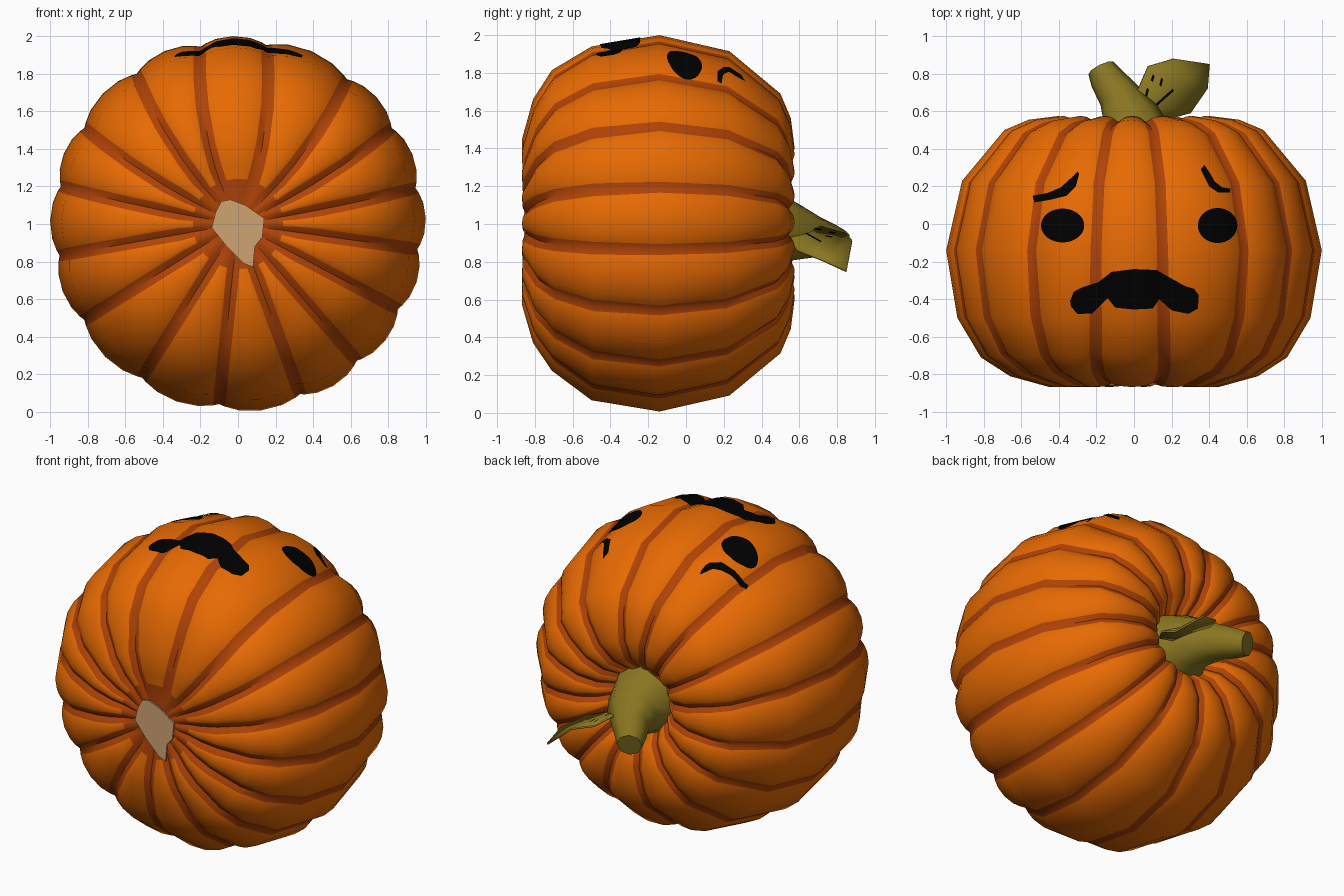
import bpy, bmesh, math
from mathutils import Vector
from mathutils.bvhtree import BVHTree

if "Cube" in bpy.data.objects:
    bpy.data.objects.remove(bpy.data.objects["Cube"])


def material(name, rgb):
    m = bpy.data.materials.new(name)
    m.diffuse_color = (*rgb, 1)
    m.use_nodes = True
    m.node_tree.nodes["Principled BSDF"].inputs["Base Color"].default_value = m.diffuse_color
    return m


ORANGE = material("orange skin", (0.82, 0.148, 0.001))
RUST = material("rust groove", (0.43, 0.056, 0.002))
TAN = material("tan scar", (0.62, 0.37, 0.17))
OLIVE = material("olive stem", (0.25, 0.18, 0.015))
BLACK = material("black paint", (0.0, 0.0, 0.0))


def finish(bm, name, mats, angle=50, recalc=True):
    """Turn a bmesh into a smooth-shaded object."""
    if recalc:
        bmesh.ops.recalc_face_normals(bm, faces=bm.faces[:])
    me = bpy.data.meshes.new(name)
    bm.to_mesh(me)
    for m in mats:
        me.materials.append(m)
    for p in me.polygons:
        p.use_smooth = True
    me.set_sharp_from_angle(angle=math.radians(angle))
    ob = bpy.data.objects.new(name, me)
    bpy.context.collection.objects.link(ob)
    return ob


def resample(pts, n):
    """n + 1 points spread evenly over the index range of a polyline."""
    out = []
    for i in range(n + 1):
        f = i / n * (len(pts) - 1)
        k = min(int(f), len(pts) - 2)
        out.append(Vector(pts[k]).lerp(Vector(pts[k + 1]), f - k))
    return out


# Ribbed body: profile (y, radius) round the y axis, grooves at these angles
GROOVES = [-70, -49, -28, -8, 11.5, 32, 53, 81, 102, 124, 148, 168, 190, 212, 238, 264]
PROFILE = [(-.845, .09), (-.85, .24), (-.866, .32), (-.868, .45), (-.81, .66), (-.71, .815),
           (-.5, .94), (-.14, 1.0), (.23, .915), (.5, .69), (.555, .56), (.575, .40),
           (.53, .27), (.43, .18)]
DEPTH = 0.036
RIB = (0.2, 0.5, 0.8)            # crest samples between two stripe edges


def ring(i):
    y, r = PROFILE[i]
    a, b = PROFILE[max(i - 1, 0)], PROFILE[min(i + 1, len(PROFILE) - 1)]
    nrm = Vector((-(b[1] - a[1]), b[0] - a[0])).normalized()
    spread = 15 * (1 - r) if y < -.4 else 0
    depth = DEPTH * min(1, r / .45)
    sag = .04 if -.87 < y < -.6 and r > .4 else 0    # slimmer lower front

    def warp(deg):
        rad = math.radians(deg)
        s, c = math.sin(rad), math.cos(rad)
        return deg - math.copysign(spread * max(0, s), c)

    pts = []
    for g, g0 in enumerate(GROOVES):
        g1 = GROOVES[g + 1] if g < 15 else GROOVES[0] + 360
        a0, a1 = warp(g0), warp(g1)
        if a1 < a0:
            a1 += 360
        half = min(math.degrees((.035 if y < -.4 else .03) / r) / (a1 - a0), .3)
        for t in (0, half, *[half + (1 - 2 * half) * f for f in RIB], 1 - half):
            ang = math.radians(a0 + (a1 - a0) * t)
            dip = depth * abs(2 * t - 1) ** 2.2
            yy, rr = y - nrm[0] * dip, r - nrm[1] * dip
            rr *= 1 - sag * max(0, -math.sin(ang))
            pts.append((rr * math.cos(ang), yy, 1 + rr * math.sin(ang)))
    return pts


bm = bmesh.new()
rings = [[bm.verts.new(p) for p in ring(i)] for i in range(len(PROFILE))]
per = len(RIB) + 3
for i in range(len(rings) - 1):
    n = len(rings[i])
    for k in range(n):
        f = bm.faces.new((rings[i][k], rings[i][(k + 1) % n],
                          rings[i + 1][(k + 1) % n], rings[i + 1][k]))
        f.material_index = int(i == 0 or k % per in (0, per - 1))
bm.faces.new(rings[0]).material_index = 1
bm.faces.new(rings[-1])
bmesh.ops.recalc_face_normals(bm, faces=bm.faces[:])
body_tree = BVHTree.FromBMesh(bm)
finish(bm, "pumpkin_body", [ORANGE, RUST])
bm.free()

# Tan scar on the underside, a thin plate
bm = bmesh.new()
scar = [(-.14, .98), (-.12, 1.06), (-.09, 1.12), (-.04, 1.13), (.04, 1.1), (.14, 1.03),
        (.13, .93), (.09, .88), (.08, .77), (.03, .79), (-.06, .88)]
face = bm.faces.new([bm.verts.new((x, -.858, z)) for x, z in scar])
back = bmesh.ops.extrude_face_region(bm, geom=[face])
for v in back["geom"]:
    if isinstance(v, bmesh.types.BMVert):
        v.co.y += .009
finish(bm, "scar_patch", [TAN], 30)
bm.free()


# Paint: strips between two edge curves, dropped from above onto a surface
def paint(name, upper, lower, cols=40, rows=6, tree=body_tree, lift=.006):
    up, lo = resample(upper, cols), resample(lower, cols)
    bm = bmesh.new()
    grid = []
    for u, l in zip(up, lo):
        col = []
        for j in range(rows + 1):
            p = u.lerp(l, j / rows)
            hit = tree.ray_cast(Vector((p.x, p.y, 3)), Vector((0, 0, -1)))[0]
            col.append(bm.verts.new((p.x, p.y, hit.z + lift)))
        grid.append(col)
    for a, b in zip(grid, grid[1:]):
        for j in range(rows):
            bm.faces.new((a[j], a[j + 1], b[j + 1], b[j]))
    bmesh.ops.remove_doubles(bm, verts=bm.verts[:], dist=1e-4)
    finish(bm, name, [BLACK], recalc=False)
    bm.free()


def arc(cx, cy, rx, ry, sign):
    return [(cx - rx * math.cos(math.pi * i / 24), cy + sign * ry * math.sin(math.pi * i / 24))
            for i in range(25)]


for side, cx, rx, ry in (("left", -.38, .115, .09), ("right", .445, .105, .093)):
    paint(side + "_eye", arc(cx, -.008, rx, ry, 1), arc(cx, -.008, rx, ry, -1), 24, 8)
paint("left_brow", [(-.54, .15), (-.46, .165), (-.39, .195), (-.34, .24), (-.30, .28)],
      [(-.53, .115), (-.44, .13), (-.36, .15), (-.31, .20), (-.292, .265)], 24, 4)
paint("right_brow", [(.375, .315), (.405, .27), (.43, .225), (.47, .195), (.515, .188)],
      [(.355, .29), (.375, .25), (.40, .2), (.45, .167), (.51, .168)], 24, 4)
paint("mouth", [(-.34, -.41), (-.32, -.36), (-.27, -.335), (-.19, -.31), (-.12, -.255), (0, -.24),
                (.12, -.245), (.19, -.285), (.27, -.33), (.32, -.345), (.345, -.38)],
      [(-.335, -.44), (-.30, -.48), (-.22, -.475), (-.14, -.395), (-.1, -.445), (0, -.455),
       (.1, -.45), (.135, -.40), (.2, -.46), (.29, -.478), (.34, -.45)], 60, 10)

# Curved stem: tapering rings along a path (x, y, z, radius)
PATH = [(.01, .38, .97, .24), (.0, .48, .965, .20), (-.02, .58, .955, .15),
        (-.085, .69, .93, .11), (-.15, .78, .905, .09), (-.175, .83, .89, .075)]
bm = bmesh.new()
stem = []
for i, (x, y, z, r) in enumerate(PATH):
    a, b = PATH[max(i - 1, 0)], PATH[min(i + 1, len(PATH) - 1)]
    q = (Vector(b[:3]) - Vector(a[:3])).to_track_quat('Z', 'Y')
    stem.append([bm.verts.new(Vector((x, y, z)) + q @ Vector(
        (r * math.cos(math.tau * k / 8), r * math.sin(math.tau * k / 8), 0))) for k in range(8)])
for a, b in zip(stem, stem[1:]):
    for k in range(8):
        bm.faces.new((a[k], a[(k + 1) % 8], b[(k + 1) % 8], b[k]))
bm.faces.new(stem[0])
bm.faces.new(stem[-1])
finish(bm, "stem", [OLIVE], 50)
bm.free()

# Leaf: two margins folded along a midrib, given a little thickness
LEFT = [(.06, .5, 1.0), (.01, .69, .99), (.075, .84, .95), (.21, .88, .91), (.40, .85, .75)]
MID = [(.08, .5, .97), (.12, .62, .94), (.2, .7, .90), (.29, .77, .85), (.40, .85, .75)]
RIGHT = [(.1, .5, .95), (.19, .56, .9), (.3, .59, .86), (.39, .72, .81), (.40, .85, .75)]
bm = bmesh.new()
rows = [[bm.verts.new(p) for p in row] for row in (LEFT, MID, RIGHT)]
for a, b in zip(rows, rows[1:]):
    for k in range(4):
        bm.faces.new((a[k], b[k], b[k + 1], a[k + 1]))
bmesh.ops.remove_doubles(bm, verts=bm.verts[:], dist=1e-4)
leaf_tree = BVHTree.FromBMesh(bm)
leaf = finish(bm, "leaf", [OLIVE], 60)
bm.free()
solid = leaf.modifiers.new("thickness", 'SOLIDIFY')
solid.thickness = .012
solid.offset = 0

# Short dark veins on the leaf
for i, (x0, y0, x1, y1) in enumerate([(.12, .635, .21, .715), (.065, .68, .075, .72),
                                      (.095, .76, .105, .79), (.14, .735, .15, .775)]):
    paint(f"leaf_vein_{i + 1}", [(x0 - .005, y0 + .004), (x1 - .005, y1 + .004)],
          [(x0 + .005, y0 - .004), (x1 + .005, y1 - .004)], 6, 2, leaf_tree, .012)
